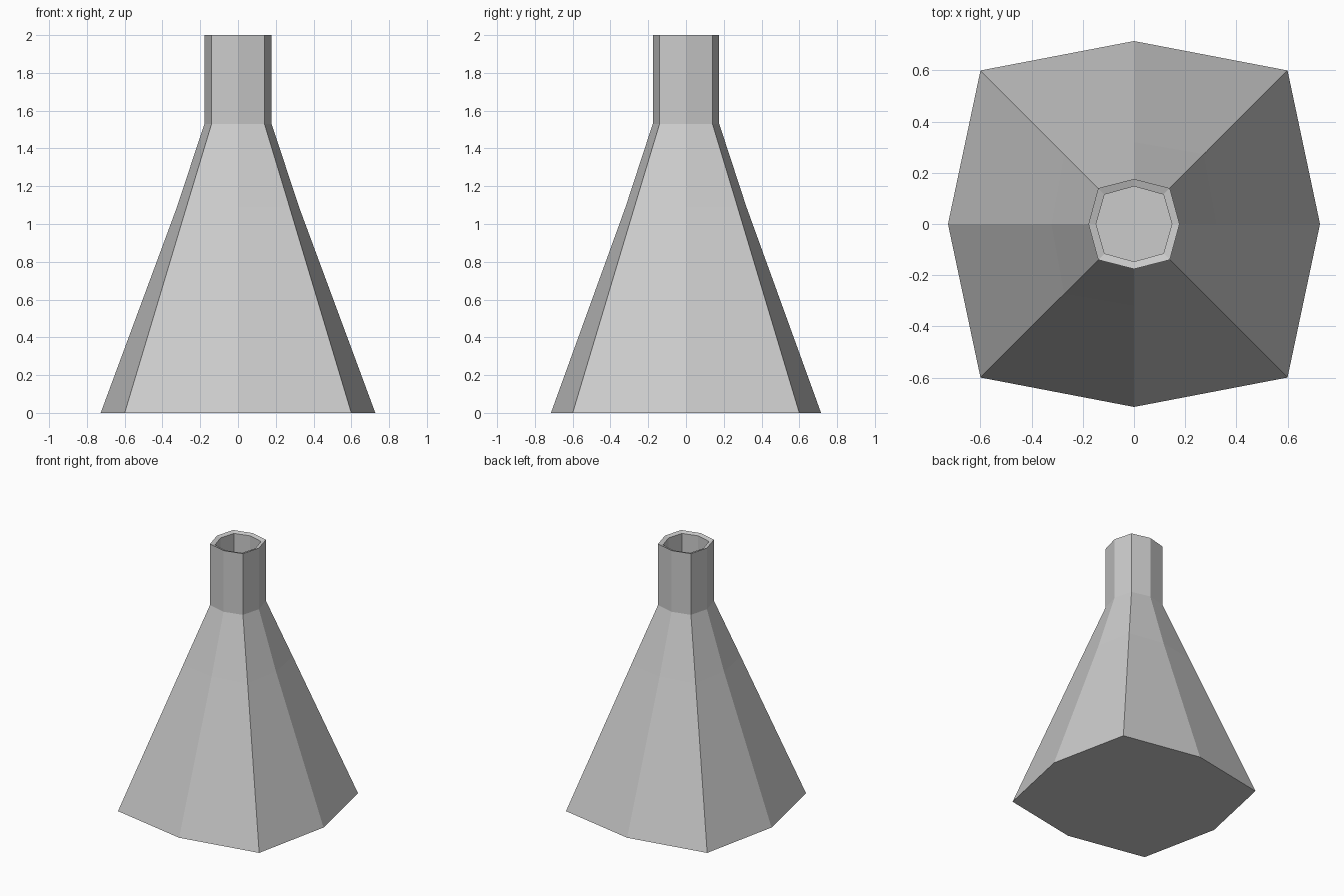
import bpy, bmesh

if "Cube" in bpy.data.objects:
    bpy.data.objects.remove(bpy.data.objects["Cube"])

# Outer then inner wall rings: (corner half-width, side x, side y, z)
RINGS = [
    (0.60, 0.727, 0.715, 0.0),
    (0.273, 0.323, 0.32, 1.09),
    (0.14, 0.178, 0.176, 1.53),
    (0.14, 0.178, 0.176, 2.0),
    (0.115, 0.148, 0.147, 1.99),
    (0.115, 0.148, 0.147, 1.53),
    (0.245, 0.293, 0.29, 1.08),
    (0.56, 0.685, 0.675, 0.03),
]


def ring(bm, c, sx, sy, z):
    pts = [(sx, 0), (c, c), (0, sy), (-c, c), (-sx, 0), (-c, -c), (0, -sy), (c, -c)]
    return [bm.verts.new((x, y, z)) for x, y in pts]


# Hollow eight-sided flask with a thin wall
bm = bmesh.new()
rings = [ring(bm, *r) for r in RINGS]
for a, b in zip(rings, rings[1:]):
    for i in range(8):
        j = (i + 1) % 8
        bm.faces.new((a[i], a[j], b[j], b[i]))
bm.faces.new(rings[0][::-1])   # underside
bm.faces.new(rings[-1])        # inside floor
bmesh.ops.recalc_face_normals(bm, faces=bm.faces)
mesh = bpy.data.meshes.new("flask")
bm.to_mesh(mesh)
bm.free()
bpy.context.collection.objects.link(bpy.data.objects.new("flask", mesh))
